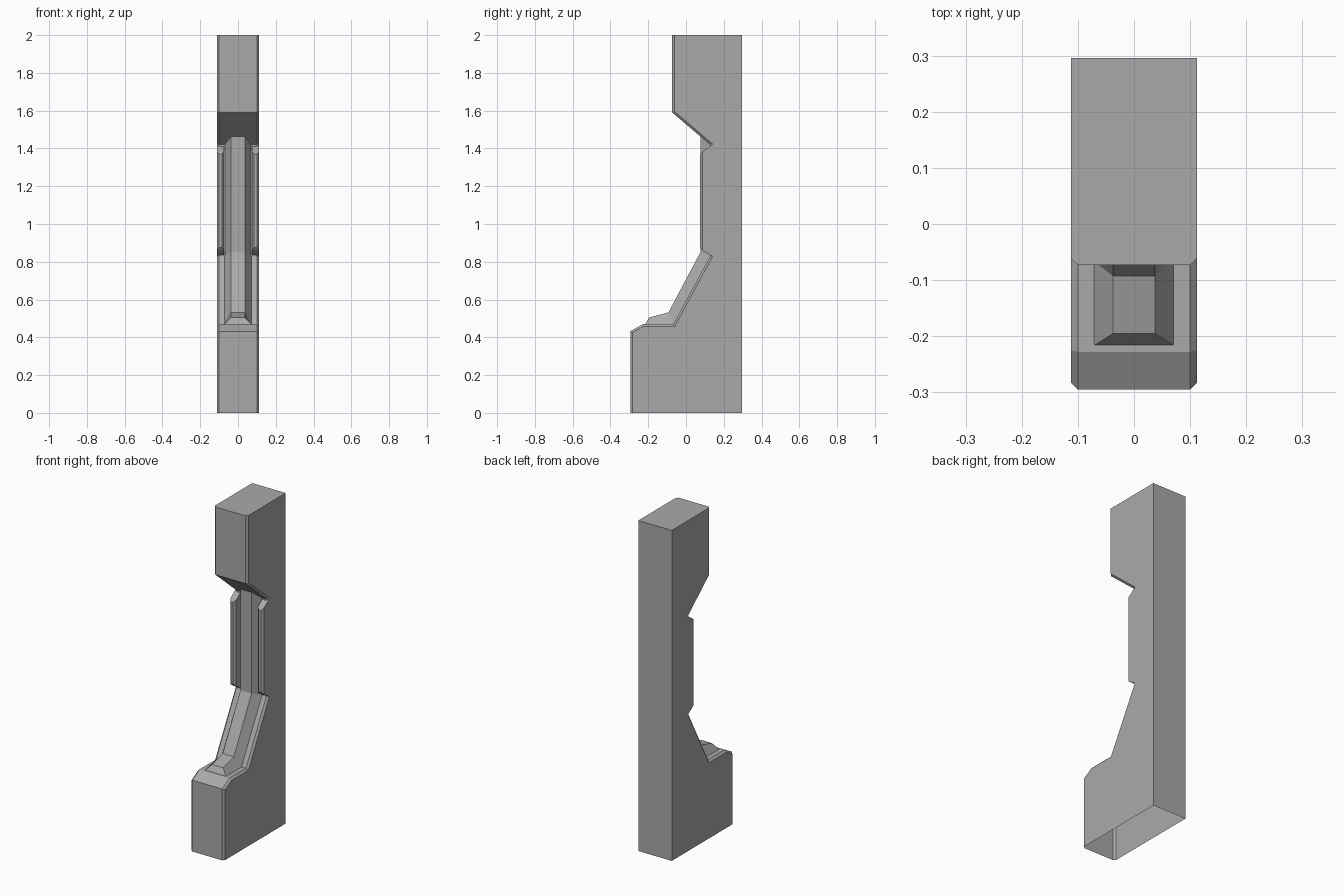
import bpy
import bmesh
from mathutils import Vector

if "Cube" in bpy.data.objects:
    bpy.data.objects.remove(bpy.data.objects["Cube"])

HALF_WIDTH, BEVEL, BACK = 0.112, 0.012, 0.296

grey = bpy.data.materials.new("plain_grey")
grey.use_nodes = True
grey.diffuse_color = (0.4, 0.4, 0.4, 1)
grey.node_tree.nodes["Principled BSDF"].inputs["Base Color"].default_value = grey.diffuse_color


def loft(name, rings, closed, caps):
    """Skin a list of equal-length rings; caps lists the rings to fill."""
    bm = bmesh.new()
    loops = [[bm.verts.new(p) for p in ring] for ring in rings]
    n = len(loops[0])
    for a, b in zip(loops, loops[1:]):
        for i in range(n if closed else n - 1):
            j = (i + 1) % n
            bm.faces.new((a[i], a[j], b[j], b[i]))
    for c in caps:
        bm.faces.new(loops[c])
    bmesh.ops.recalc_face_normals(bm, faces=bm.faces)
    mesh = bpy.data.meshes.new(name)
    bm.to_mesh(mesh)
    bm.free()
    mesh.materials.append(grey)
    obj = bpy.data.objects.new(name, mesh)
    bpy.context.collection.objects.link(obj)
    return obj


def inset(chain, d):
    """Offset the front outline into the body with mitred corners."""
    pts = [Vector(p) for p in chain]
    normals = []
    for a, b in zip(pts, pts[1:]):
        t = (b - a).normalized()
        normals.append(Vector((t.y, -t.x)))
    normals = [normals[0]] + normals + [normals[-1]]
    return [p + (m + n) * d / (1 + m.dot(n))
            for p, m, n in zip(pts, normals, normals[1:])]


# Body: side outline swept across the width, front edges chamfered, open underneath
front = [(-0.295, 0), (-0.295, 0.432), (-0.228, 0.47), (-0.067, 0.47),
         (0.127, 0.828), (0.127, 1.42), (-0.073, 1.59), (-0.073, 2)]
rings = []
for x, d in ((-HALF_WIDTH, BEVEL), (BEVEL - HALF_WIDTH, 0),
             (HALF_WIDTH - BEVEL, 0), (HALF_WIDTH, BEVEL)):
    outline = [(x, y, z) for y, z in inset(front, d)]
    rings.append(outline + [(x, BACK, 2), (x, BACK, 0)])
loft("pillar_body", rings, False, (0, -1))

# Raised rib with sloping flanks, following the recessed front
base = [(-0.217, 0.468), (-0.066, 0.468), (0.13, 0.83), (0.13, 1.418)]
crest = [(-0.195, 0.505), (-0.093, 0.532), (0.076, 0.85), (0.076, 1.464)]
sections = [[(-0.072, *b), (-0.037, *c), (0.037, *c), (0.072, *b)]
            for b, c in zip(base, crest)]
loft("front_rib", sections, False, (0,))

# Chamfered pads flanking the rib
steps = [(0.073, 0.112, 0.828, 1.42, 0.139),
         (0.073, 0.112, 0.862, 1.383, 0.087),
         (0.085, 0.100, 0.875, 1.37, 0.075)]
for side, label in ((1, "left"), (-1, "right")):
    rects = [[(side * x0, y, z0), (side * x1, y, z0),
              (side * x1, y, z1), (side * x0, y, z1)]
             for x0, x1, z0, z1, y in steps]
    loft(label + "_pad", rects, True, (-1,))
